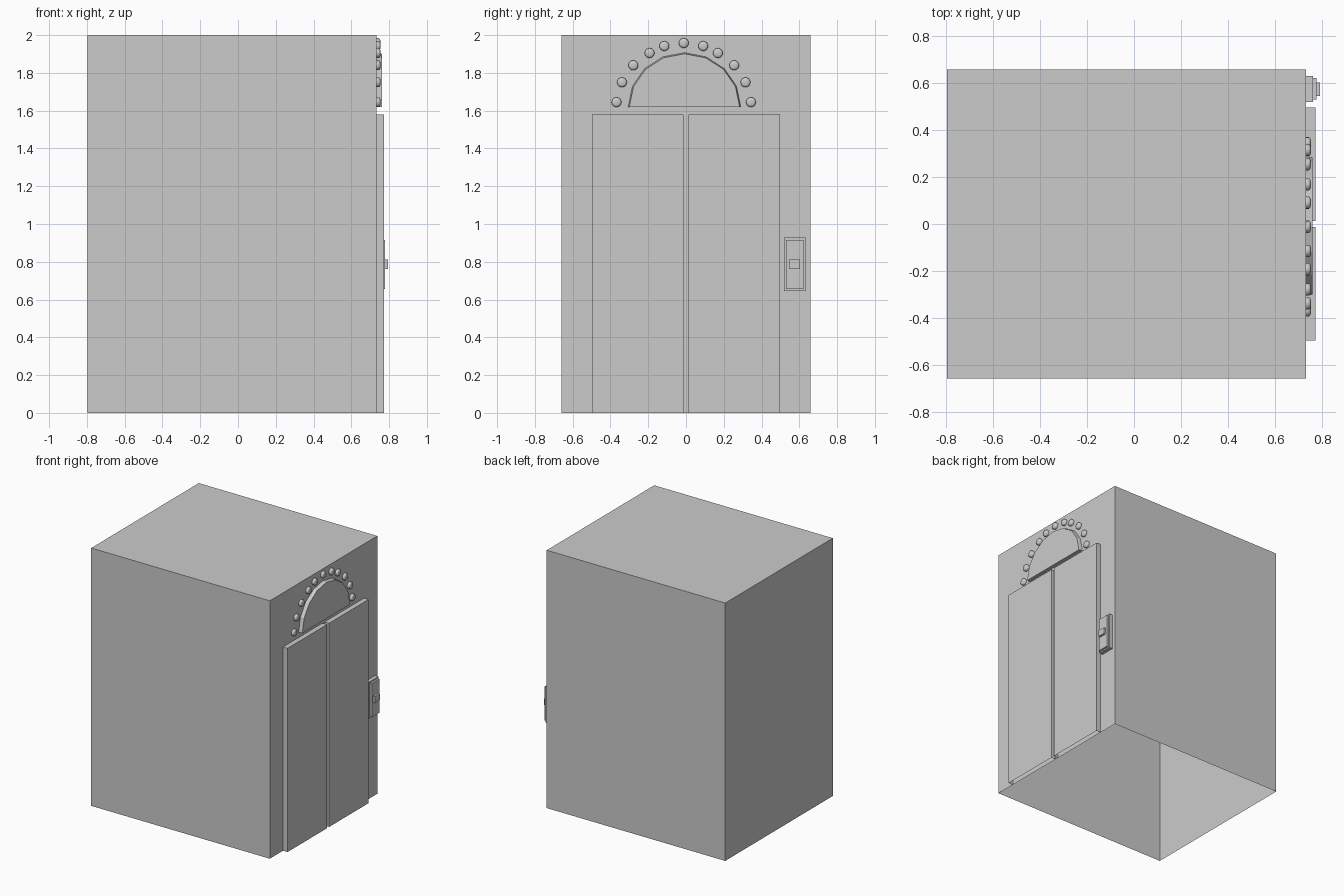
import bpy, bmesh, math

if "Cube" in bpy.data.objects:
    bpy.data.objects.remove(bpy.data.objects["Cube"])

WALL = 0.734   # x of the front wall that carries the doors


def finish(name, bm):
    bmesh.ops.recalc_face_normals(bm, faces=bm.faces)
    me = bpy.data.meshes.new(name)
    bm.to_mesh(me)
    bm.free()
    ob = bpy.data.objects.new(name, me)
    bpy.context.collection.objects.link(ob)
    return ob


def loft(name, rings, base=False, cap=True):
    """Skin rings of (x, [(y, z), ...]) outward from the wall."""
    bm = bmesh.new()
    loops = [[bm.verts.new((x, y, z)) for y, z in pts] for x, pts in rings]
    for a, b in zip(loops, loops[1:]):
        n = len(a)
        for i in range(n):
            bm.faces.new((a[i], a[(i + 1) % n], b[(i + 1) % n], b[i]))
    if cap:
        bm.faces.new(loops[-1])
    if base:
        bm.faces.new(loops[0])
    return finish(name, bm)


def rect(y0, y1, z0, z1):
    return [(y0, z0), (y1, z0), (y1, z1), (y0, z1)]


def arc(cy, cz, ry, rz, steps, sweep, n):
    return [(cy + ry * math.cos(sweep * i / steps), cz + rz * math.sin(sweep * i / steps))
            for i in range(n)]


def open_bottom(ob):
    bm = bmesh.new()
    bm.from_mesh(ob.data)
    low = [f for f in bm.faces if all(abs(v.co.z) < 1e-5 for v in f.verts)]
    bmesh.ops.delete(bm, geom=low, context='FACES_ONLY')
    bm.to_mesh(ob.data)
    bm.free()


# Cabin shell, open underneath
side = rect(-0.659, 0.659, 0, 2)
open_bottom(loft("cabin", [(-0.798, side), (WALL, side)], base=True))

# Sliding doors, open underneath
for name, y0, y1 in (("door_left", -0.497, -0.013), ("door_right", 0.013, 0.497)):
    r = rect(y0, y1, 0, 1.58)
    open_bottom(loft(name, [(WALL, r), (0.773, r)]))

# Half-round floor dial above the doors
loft("dial", [(WALL, arc(-0.008, 1.62, 0.298, 0.287, 8, math.pi, 9)),
              (0.762, arc(-0.008, 1.62, 0.292, 0.281, 8, math.pi, 9))])

# Lamps around the dial, mirrored about its centre
half = [(0.356, 1.645), (0.327, 1.75), (0.267, 1.84), (0.181, 1.905), (0.103, 1.942)]
spots = [(s * y, z) for y, z in half for s in (-1, 1)] + [(0, 1.958)]
for i, (y, z) in enumerate(spots):
    rings = [(WALL + d, arc(y - 0.012, z, r, r, 16, 2 * math.pi, 16))
             for d, r in ((0, 0.026), (0.012, 0.026), (0.017, 0.022), (0.02, 0.014))]
    lamp = loft(f"lamp_{i + 1}", rings)
    lamp.data.shade_smooth()

# Call panel: back plate, raised plate and button
outer = rect(0.52, 0.632, 0.645, 0.928)
inner = rect(0.53, 0.622, 0.655, 0.916)
button = rect(0.546, 0.604, 0.763, 0.812)
loft("panel_base", [(WALL, outer), (0.763, outer)])
loft("panel_face", [(0.763, inner), (0.778, inner)])
loft("call_button", [(0.778, button), (0.794, button)])
